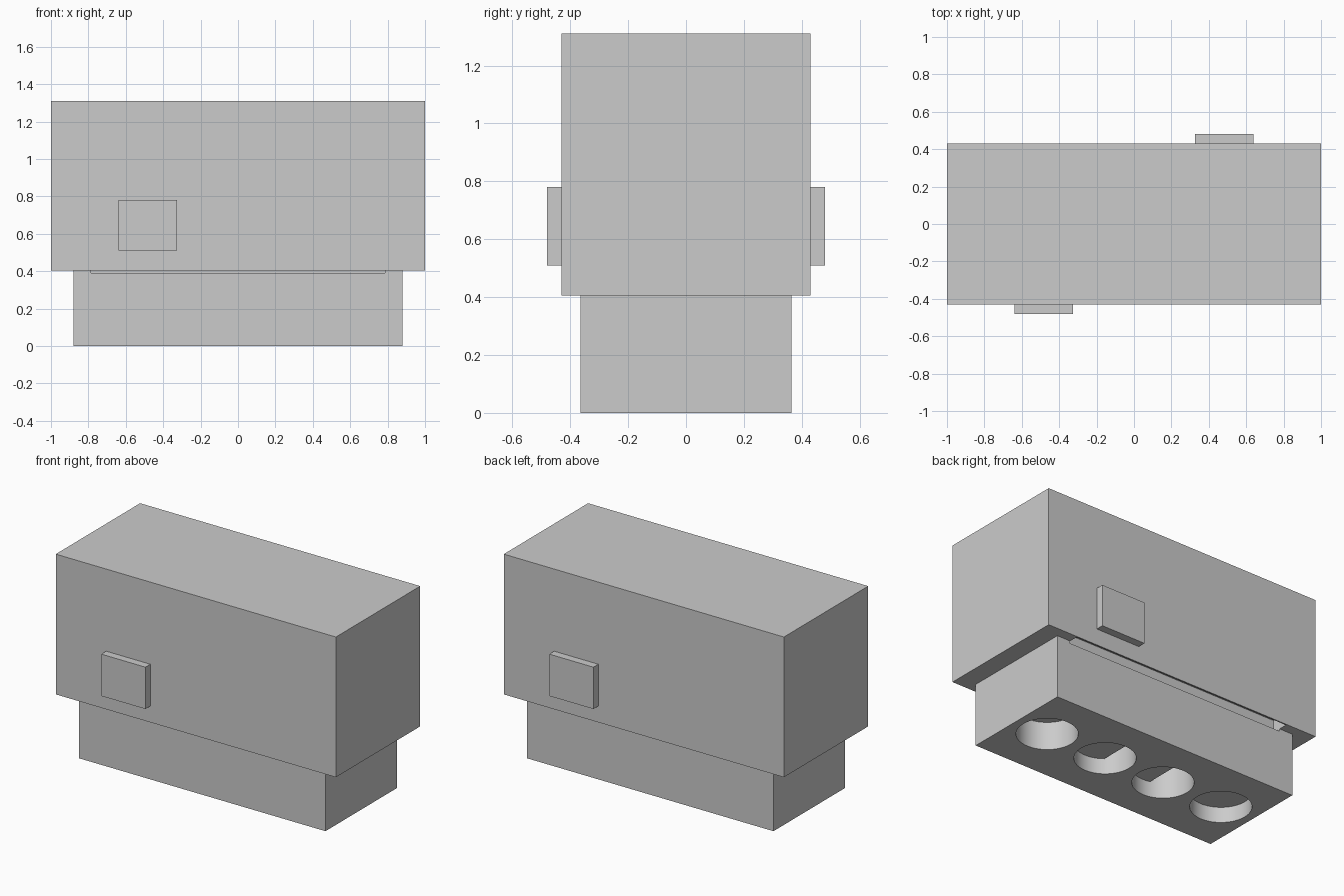
import bpy
import math

if "Cube" in bpy.data.objects:
    bpy.data.objects.remove(bpy.data.objects["Cube"], do_unlink=True)

grey = bpy.data.materials.new("light grey")
grey.use_nodes = True
COLOUR = (0.6, 0.6, 0.6, 1)
grey.diffuse_color = COLOUR
grey.node_tree.nodes["Principled BSDF"].inputs["Base Color"].default_value = COLOUR


def box(name, x, y, z):
    """Box from (min, max) pairs on each axis."""
    bpy.ops.mesh.primitive_cube_add(size=1)
    ob = bpy.context.object
    ob.name = name
    for v in ob.data.vertices:
        for i, (lo, hi) in enumerate((x, y, z)):
            v.co[i] = lo if v.co[i] < 0 else hi
    ob.data.materials.append(grey)
    return ob


def cylinder(name, x, top, radius):
    bottom = -0.1
    bpy.ops.mesh.primitive_cylinder_add(
        vertices=64, radius=radius, depth=top - bottom,
        location=(x, 0, (top + bottom) / 2))
    ob = bpy.context.object
    ob.name = name
    ob.data.materials.append(grey)
    return ob


def cut(target, cutter, operation='DIFFERENCE'):
    """Apply a boolean and throw the cutter away."""
    cutter.hide_render = True
    mod = target.modifiers.new("cut", 'BOOLEAN')
    mod.operation = operation
    mod.solver = 'EXACT'
    mod.object = cutter
    bpy.context.view_layer.objects.active = target
    bpy.ops.object.modifier_apply(modifier=mod.name)
    bpy.data.objects.remove(cutter, do_unlink=True)


SEAM = 0.405
upper = box("upper_housing", (-1, 1), (-0.43, 0.43), (SEAM, 1.31))
base = box("lower_base", (-0.88, 0.88), (-0.365, 0.365), (0, SEAM))

# Long slots along both sides of the seam
for part in (upper, base):
    for side in (-1, 1):
        y = sorted((side * 0.31, side * 0.422))
        cut(part, box("slot_cutter", (-0.785, 0.785), y, (0.39, 0.485)))

# Row of four round sockets in the underside
RADIUS, PITCH = 0.179, 0.434
for i, depth in enumerate((0.1, 0.1, 0.1, 0.18)):
    x = (i - 1.5) * PITCH
    cut(base, cylinder("socket_cutter", x, depth, RADIUS))
    if i in (1, 2):
        # Deeper step on one side of the middle sockets
        step = cylinder("step_cutter", x, 0.25, RADIUS)
        edge = 0.37 * (i - 1) - 0.265
        cut(step, box("step_limit", (edge - 1, edge), (-1, 1), (-1, 1)), 'INTERSECT')
        cut(base, step)

# Square pads, one on each long side
box("front_pad", (-0.64, -0.325), (-0.48, -0.43), (0.51, 0.78))
box("back_pad", (0.325, 0.64), (0.43, 0.48), (0.51, 0.78))

# Smooth socket walls with sharp rims
bpy.ops.object.select_all(action='DESELECT')
base.select_set(True)
bpy.context.view_layer.objects.active = base
bpy.ops.object.shade_smooth_by_angle(angle=math.radians(30))
